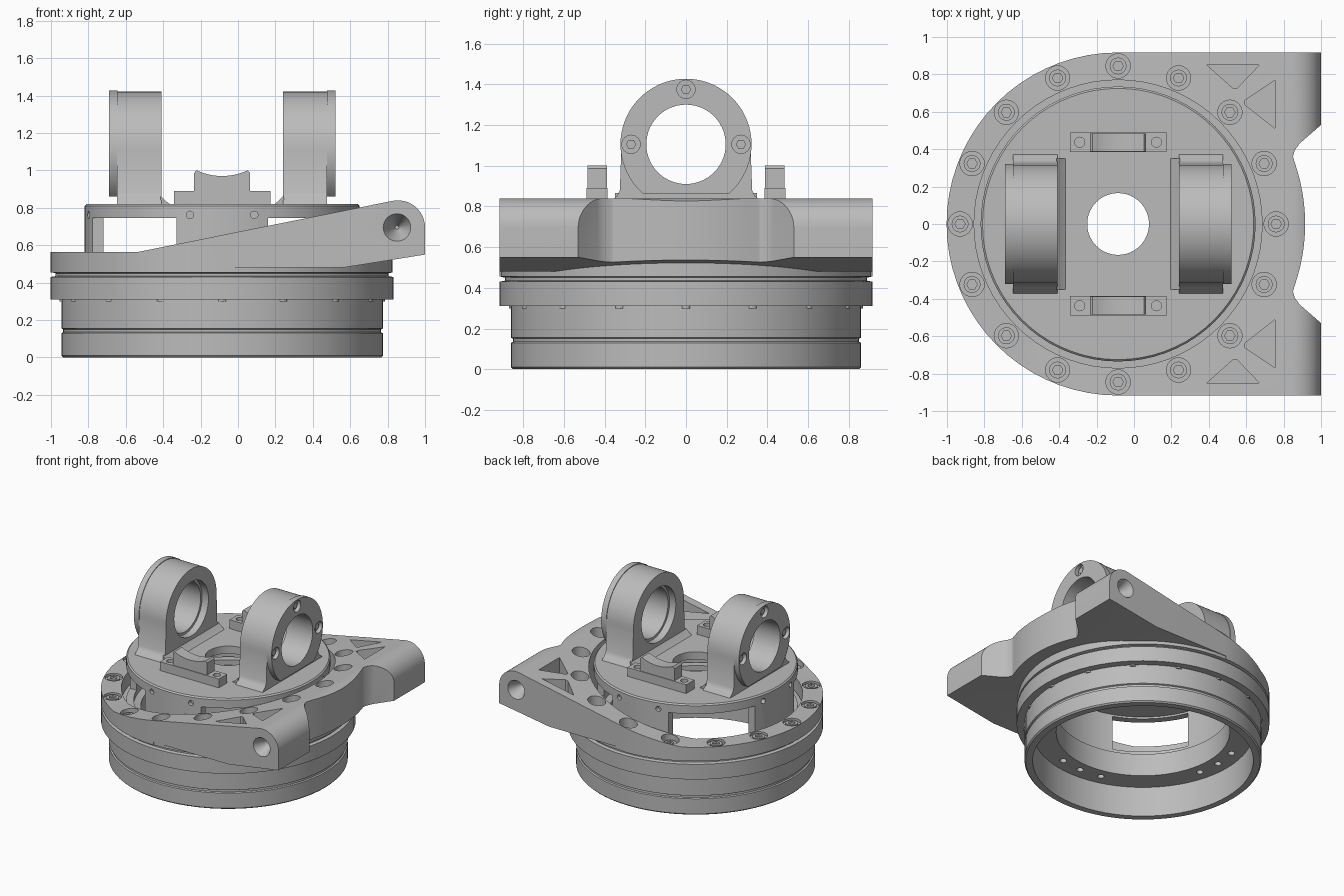
import bpy, bmesh, math
from mathutils import Matrix

default = bpy.data.objects.get("Cube")
if default:
    bpy.data.objects.remove(default)

CX = -0.085          # x of the main turning axis
SEG = 72
QUARTERS = [math.radians(a) for a in (0, 90, 180, 270)]

metal = bpy.data.materials.new("machined_grey")
metal.use_nodes = True
GREY = (0.5, 0.5, 0.5, 1)
metal.diffuse_color = GREY
metal.node_tree.nodes["Principled BSDF"].inputs["Base Color"].default_value = GREY


def arc(cx, cy, r, a0, a1, n):
    angles = [math.radians(a0 + (a1 - a0) * i / n) for i in range(n + 1)]
    return [(cx + r * math.cos(a), cy + r * math.sin(a)) for a in angles]


def circle(cx, cy, r, n=24):
    return arc(cx, cy, r, 0, 360, n)[:-1]


def prism(bm, pts, axis, lo, hi):
    """Extrude a flat outline along the named axis."""
    place = {"x": lambda p, t: (t, p[0], p[1]),
             "y": lambda p, t: (p[0], t, p[1]),
             "z": lambda p, t: (p[0], p[1], t)}[axis]
    a = [bm.verts.new(place(p, lo)) for p in pts]
    b = [bm.verts.new(place(p, hi)) for p in pts]
    bm.faces.new(a)
    bm.faces.new(b[::-1])
    for i in range(len(pts)):
        j = (i + 1) % len(pts)
        bm.faces.new((a[j], a[i], b[i], b[j]))


def lathe(bm, profile):
    """Turn a closed (radius, z) outline around the main axis."""
    rings = []
    for k in range(SEG):
        t = math.tau * k / SEG
        rings.append([bm.verts.new((CX + r * math.cos(t), r * math.sin(t), z))
                      for r, z in profile])
    for k in range(SEG):
        a, b = rings[k], rings[(k + 1) % SEG]
        for i in range(len(profile)):
            j = (i + 1) % len(profile)
            bm.faces.new((a[i], b[i], b[j], a[j]))


def make(name, bm):
    bmesh.ops.recalc_face_normals(bm, faces=bm.faces)
    mesh = bpy.data.meshes.new(name)
    bm.to_mesh(mesh)
    bm.free()
    mesh.materials.append(metal)
    ob = bpy.data.objects.new(name, mesh)
    bpy.context.scene.collection.objects.link(ob)
    return ob


def solid(name, *args):
    bm = bmesh.new()
    prism(bm, *args)
    return make(name, bm)


def boolean(target, bm, operation="DIFFERENCE"):
    tool = make("cutter", bm)
    tool.hide_render = True
    mod = target.modifiers.new("cut", "BOOLEAN")
    mod.operation, mod.solver, mod.object = operation, "EXACT", tool
    graph = bpy.context.evaluated_depsgraph_get()
    result = bpy.data.meshes.new_from_object(target.evaluated_get(graph))
    target.modifiers.clear()
    target.data = result
    bpy.data.objects.remove(tool)


def polar(r, a):
    return CX + r * math.cos(a), r * math.sin(a)


# Lower housing: base sleeve, groove, collar and plate seat
bm = bmesh.new()
lathe(bm, [(.80, 0), (.85, 0), (.86, .01), (.86, .13), (.85, .135), (.85, .15),
           (.86, .155), (.86, .31), (.917, .31), (.917, .43), (.89, .435),
           (.89, .45), (.912, .455), (.912, .54), (.77, .54), (.77, .45), (.80, .45)])
make("base_housing", bm)

# Bolt tips under the collar
BOLTS = [polar(.845, math.tau * k / 16) for k in range(16)]
bm = bmesh.new()
for x, y in BOLTS:
    prism(bm, circle(x, y, .025, 12), "z", .298, .32)
make("collar_bolt_tips", bm)

# Clamp plate: plan outline trimmed by the sloping side profile
half = [(1, .917), (1, .53), (.885, .43), (.86, .395), (.85, .36)]
plan = arc(CX, 0, .917, 90, 270, 36)
plan += [(x, -y) for x, y in half] + arc(CX, 0, 1, -19, 19, 12) + half[::-1]
plate = solid("clamp_plate", plan, "z", .4, 1)
side = [(-1.1, .455), (-1.1, .565), (-.53, .565)]
side += arc(.855, .695, .145, 101, 0, 12)
side += [(1, .55), (.56, .48), (-.1, .48), (-.1, .455)]
bm = bmesh.new()
prism(bm, side, "y", -1.2, 1.2)
boolean(plate, bm, "INTERSECT")

# Central bore
bm = bmesh.new()
prism(bm, circle(CX, 0, .77, SEG), "z", .3, 1.1)
boolean(plate, bm)

# Bolt counterbores, triangular pockets and conical arm holes
bm = bmesh.new()
for x, y in BOLTS:
    prism(bm, circle(x, y, .065), "z", .545, 1.1)
for s in (1, -1):
    prism(bm, [(.39, s * .85), (.67, s * .85), (.55, s * .725), (.53, s * .725)],
          "z", .57, 1.1)
    prism(bm, [(.755, s * .77), (.755, s * .51), (.59, s * .64), (.59, s * .66)],
          "z", .57, 1.1)
    bmesh.ops.create_cone(
        bm, cap_ends=True, segments=32, radius1=.075, radius2=.01, depth=.14,
        matrix=Matrix.Translation((.85, s * .85, .695))
        @ Matrix.Rotation(s * math.pi / 2, 4, "X"))
boolean(plate, bm)

# Socket screws sitting in the counterbores
bm = bmesh.new()
for x, y in BOLTS:
    prism(bm, circle(x, y, .045, 20), "z", .53, .56)
screws = make("plate_screws", bm)
bm = bmesh.new()
for x, y in BOLTS:
    prism(bm, circle(x, y, .028, 6), "z", .54, .7)
boolean(screws, bm)

# Turret drum with four windows
bm = bmesh.new()
lathe(bm, [(.165, .76), (.68, .76), (.68, .43), (.63, .42), (.63, .24), (.802, .24),
           (.802, .44), (.735, .44), (.735, .81), (.725, .82), (.165, .82)])
drum = make("turret_drum", bm)
bm = bmesh.new()
for sx in (1, -1):
    for sy in (1, -1):
        box = [(.245, .245), (1, .245), (1, 1), (.245, 1)]
        prism(bm, [(CX + sx * x, sy * y) for x, y in box], "z", .47, .745)
# Screw holes in the flange and the drum rim
for q in QUARTERS:
    for step in (-14.5, 0, 14.5):
        x, y = polar(.71, q + math.radians(step))
        prism(bm, circle(x, y, .025, 16), "z", .2, .4)
    for step in (-13.5, 13.5):
        x, y = polar(.735, q + math.radians(step))
        bmesh.ops.create_cone(
            bm, cap_ends=True, segments=16, radius1=.02, radius2=.02, depth=.06,
            matrix=Matrix.Translation((x, y, .762))
            @ Matrix.Rotation(q, 4, "Z") @ Matrix.Rotation(math.pi / 2, 4, "Y"))
boolean(drum, bm)

# Two trunnion ears, mirrored about the turning axis
ear_side = [(.38, .80), (.37, .825), (.34, .85), (.325, .88)]
ear_outline = ear_side + arc(0, 1.105, .317, 0, 180, 40)
ear_outline += [(-y, z) for y, z in ear_side[::-1]]
chord = math.degrees(math.asin(.245 / .322))
flange_outline = arc(0, 1.105, .322, -chord, 180 + chord, 56)
for s, label in ((1, "left"), (-1, "right")):
    def span(a, b):
        return "x", CX + s * a, CX + s * b
    ear = solid(label + "_ear", ear_outline, *span(.325, .562))
    flange = solid(label + "_ear_flange", flange_outline, *span(.56, .605))
    for part in (ear, flange):
        bm = bmesh.new()
        prism(bm, circle(0, 1.105, .195, 56), *span(.2, .7))
        boolean(part, bm)
    bm = bmesh.new()
    prism(bm, circle(0, 1.105, .215, 56), *span(.2, .38))
    boolean(ear, bm)
    # Flange screws in round pockets
    spots = [(0, 1.375), (.27, 1.105), (-.27, 1.105)]
    bm = bmesh.new()
    for y, z in spots:
        prism(bm, circle(y, z, .045), *span(.575, .7))
    boolean(flange, bm)
    bm = bmesh.new()
    for y, z in spots:
        prism(bm, circle(y, z, .025, 6), *span(.57, .59))
    make(label + "_flange_screws", bm)
    # Sloped foot joining the ear to the drum top
    foot = [(.33, .865), (.30, .835), (.28, .82), (.28, .80), (.33, .80)]
    solid(label + "_ear_foot", [(CX + s * x, z) for x, z in foot], "y", -.35, .35)

# Front and rear saddle blocks
for s, label in ((-1, "front"), (1, "rear")):
    base = solid(label + "_saddle_base",
                 [(CX - .258, .81), (CX + .258, .81), (CX + .258, .89), (CX - .258, .89)],
                 "y", s * .385, s * .488)
    bm = bmesh.new()
    for dx in (-.205, .205):
        prism(bm, circle(CX + dx, s * .437, .027, 20), "z", .83, 1)
    boolean(base, bm)
    top = [(CX - .15, .85), (CX - .15, .985), (CX - .138, 1.0)]
    top += arc(CX, 1.29, .32, 246, 294, 14)
    top += [(CX + .138, 1.0), (CX + .15, .985), (CX + .15, .85)]
    solid(label + "_saddle", top, "y", s * .387, s * .483)

# Smooth curved faces while keeping machined edges crisp
bpy.ops.object.select_all(action="DESELECT")
for ob in bpy.context.scene.objects:
    if ob.type == "MESH":
        ob.select_set(True)
        bpy.context.view_layer.objects.active = ob
bpy.ops.object.shade_smooth_by_angle(angle=math.radians(30))
